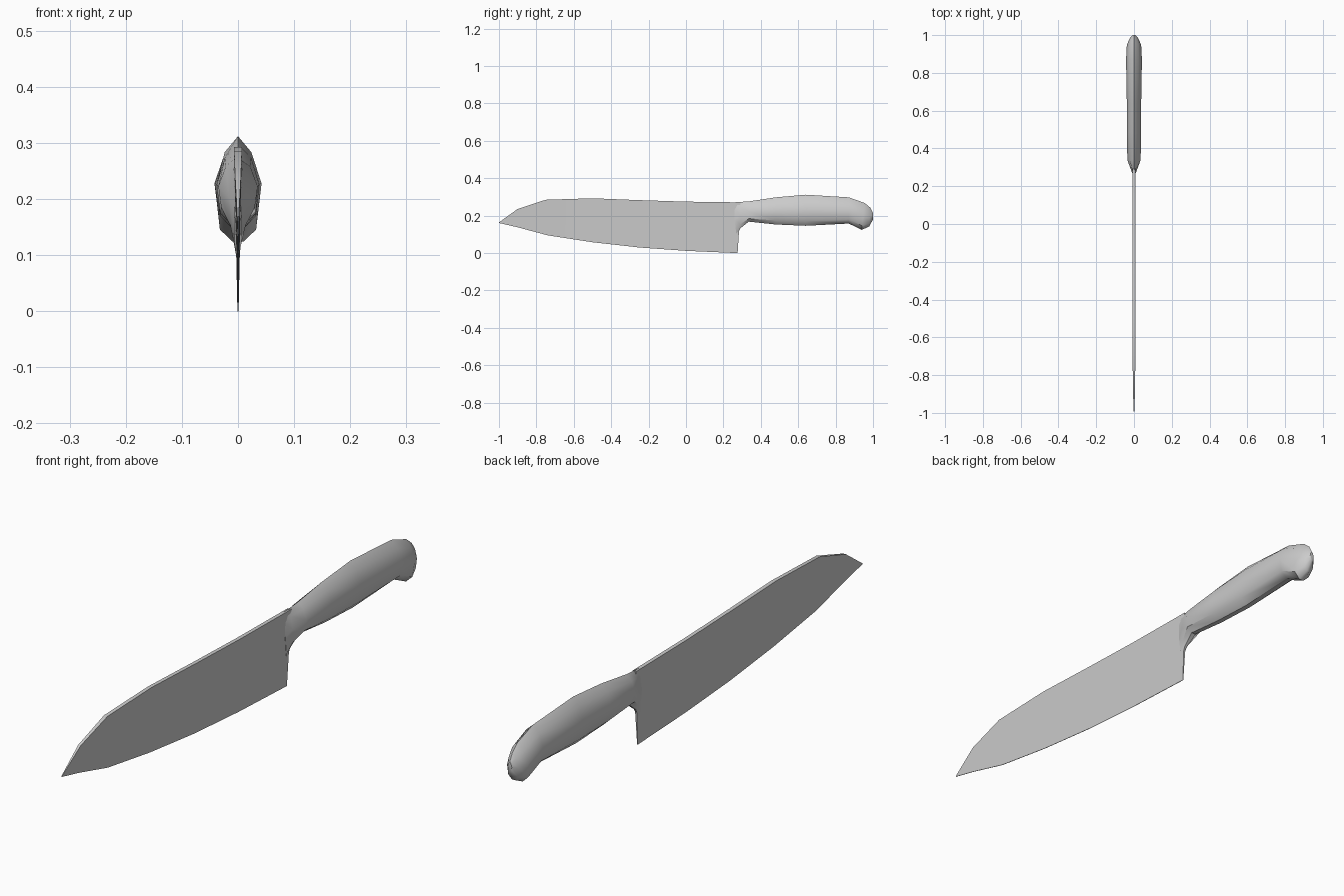
import bpy, bmesh, math

if "Cube" in bpy.data.objects:
    bpy.data.objects.remove(bpy.data.objects["Cube"])


def loft(name, rings, angle):
    """Skin a list of equal-length vertex rings and cap both ends."""
    bm = bmesh.new()
    loops = [[bm.verts.new(p) for p in ring] for ring in rings]
    n = len(loops[0])
    for a, b in zip(loops, loops[1:]):
        for i in range(n):
            j = (i + 1) % n
            bm.faces.new((a[i], a[j], b[j], b[i]))
    bm.faces.new(loops[0][::-1])
    bm.faces.new(loops[-1])
    bmesh.ops.remove_doubles(bm, verts=bm.verts, dist=0.00005)
    bmesh.ops.recalc_face_normals(bm, faces=bm.faces)
    mesh = bpy.data.meshes.new(name)
    bm.to_mesh(mesh)
    bm.free()
    obj = bpy.data.objects.new(name, mesh)
    bpy.context.collection.objects.link(obj)
    bpy.ops.object.select_all(action='DESELECT')
    obj.select_set(True)
    bpy.context.view_layer.objects.active = obj
    bpy.ops.object.shade_smooth_by_angle(angle=math.radians(angle))
    return obj


# Blade: wedge sections (spine y, spine z, edge y, edge z, half thickness)
blade_sections = [
    (-1.0, 0.164, -1.0, 0.161, 0.001),
    (-0.90, 0.236, -0.90, 0.138, 0.005),
    (-0.75, 0.285, -0.74, 0.095, 0.007),
    (-0.50, 0.293, -0.50, 0.058, 0.007),
    (-0.25, 0.283, -0.25, 0.030, 0.007),
    (0.00, 0.275, 0.00, 0.012, 0.007),
    (0.293, 0.271, 0.276, 0.0, 0.007),
]
loft("blade", [[(-w, ys, zs), (w, ys, zs), (0.001, ye, ze), (-0.001, ye, ze)]
               for ys, zs, ye, ze, w in blade_sections], 30)

# Handle with bolster: (top y, top z, bottom y, bottom z, half width)
handle_sections = [
    (0.25, 0.271, 0.27, 0.09, 0.006),
    (0.285, 0.273, 0.29, 0.132, 0.016),
    (0.34, 0.277, 0.335, 0.168, 0.035),
    (0.48, 0.298, 0.48, 0.153, 0.038),
    (0.64, 0.312, 0.64, 0.146, 0.038),
    (0.87, 0.298, 0.87, 0.158, 0.042),
    (0.955, 0.268, 0.94, 0.124, 0.038),
    (0.985, 0.243, 0.98, 0.143, 0.023),
    (1.0, 0.215, 1.0, 0.18, 0.008),
]
half = [(0, 1), (0.62, 0.83), (1, 0.5), (0.85, 0.15), (0.25, 0)]
outline = half + [(-x, t) for x, t in reversed(half[1:])]
loft("handle", [[(x * w, yb + (yt - yb) * t, zb + (zt - zb) * t) for x, t in outline]
                for yt, zt, yb, zb, w in handle_sections], 40)
